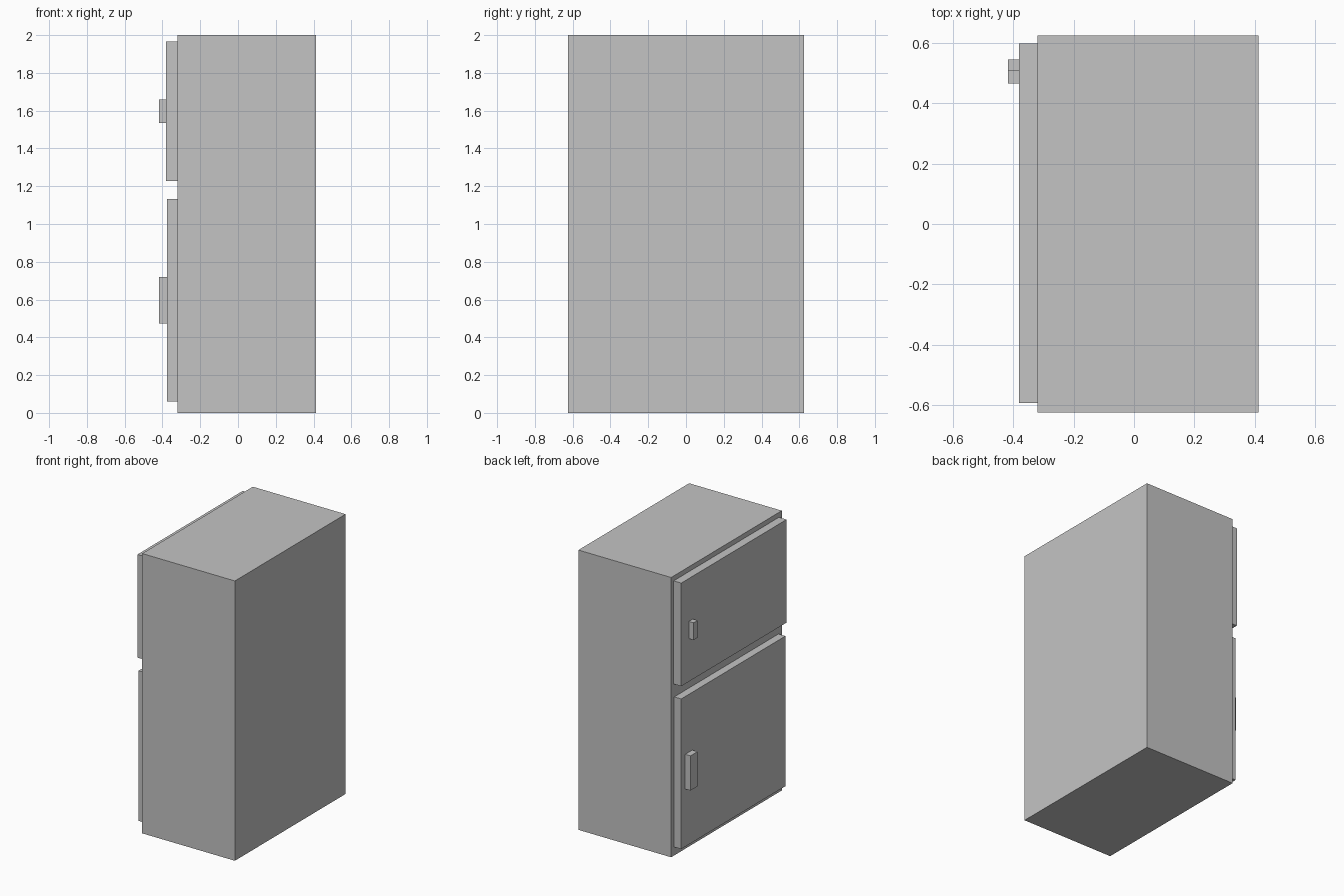
import bpy

default_cube = bpy.data.objects.get("Cube")
if default_cube:
    bpy.data.objects.remove(default_cube, do_unlink=True)

# One plain grey finish for the whole cabinet
grey = bpy.data.materials.new("plain grey")
grey.use_nodes = True
colour = (0.55, 0.55, 0.55, 1)
grey.diffuse_color = colour
shader = next(n for n in grey.node_tree.nodes if n.type == "BSDF_PRINCIPLED")
shader.inputs["Base Color"].default_value = colour


def box(name, xs, ys, zs):
    """Sharp-edged box spanning the given x, y and z ranges."""
    spans = (xs, ys, zs)
    bpy.ops.mesh.primitive_cube_add(size=1, location=[(a + b) / 2 for a, b in spans])
    part = bpy.context.object
    part.name = name
    part.scale = [b - a for a, b in spans]
    bpy.ops.object.transform_apply(location=False, rotation=False, scale=True)
    part.data.materials.append(grey)
    return part


DOOR_SIDE = -0.32
GRIP = -0.417

# Cabinet
box("cabinet", (DOOR_SIDE, 0.413), (-0.625, 0.625), (0, 2))

# Doors
box("upper_door", (-0.38, DOOR_SIDE), (-0.593, 0.597), (1.228, 1.965))
box("lower_door", (-0.375, DOOR_SIDE), (-0.587, 0.59), (0.06, 1.133))

# Handles
box("upper_handle", (GRIP, -0.38), (0.465, 0.51), (1.535, 1.658))
box("lower_handle", (GRIP, -0.375), (0.465, 0.545), (0.472, 0.72))
